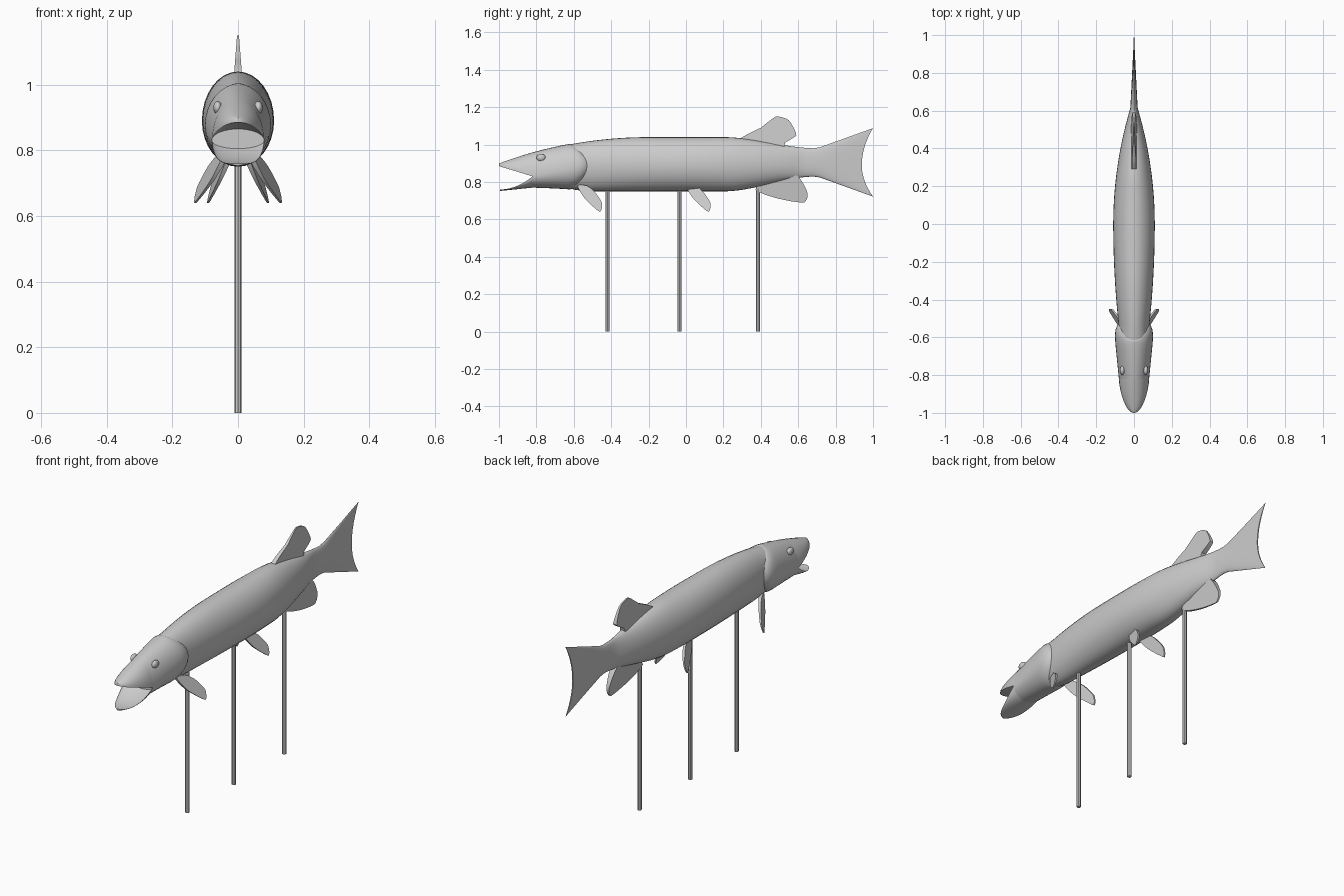
import bpy, bmesh, math
from mathutils import Vector

cube = bpy.data.objects.get("Cube")
if cube:
    bpy.data.objects.remove(cube, do_unlink=True)

shade = (0.6, 0.6, 0.6, 1)
grey = bpy.data.materials.new("plain grey")
grey.use_nodes = True
grey.diffuse_color = shade
grey.node_tree.nodes["Principled BSDF"].inputs["Base Color"].default_value = shade

SIDES = 32
AXIS = 0.89     # height of the widest line of the trunk
HINGE = -0.82   # where the jaws meet the head


def finish(name, bm, angle=40):
    """Turn a bmesh into a smooth shaded grey object."""
    bmesh.ops.recalc_face_normals(bm, faces=bm.faces)
    mesh = bpy.data.meshes.new(name)
    bm.to_mesh(mesh)
    bm.free()
    mesh.materials.append(grey)
    obj = bpy.data.objects.new(name, mesh)
    bpy.context.collection.objects.link(obj)
    bpy.ops.object.select_all(action="DESELECT")
    obj.select_set(True)
    bpy.context.view_layer.objects.active = obj
    bpy.ops.object.shade_smooth_by_angle(angle=math.radians(angle))


def loft(name, section, steps):
    """Skin egg-shaped rings; section(t) gives y, top, widest height, bottom, half width, bow."""
    bm = bmesh.new()
    rings = []
    for step in range(steps + 1):
        y, top, mid, bottom, width, bow = section(step / steps)
        ring = []
        for i in range(SIDES):
            angle = math.tau * i / SIDES
            c, s = math.cos(angle), math.sin(angle)
            reach = top - mid if s > 0 else mid - bottom
            ring.append(bm.verts.new((width * c, y + bow * s * s, mid + reach * s)))
        rings.append(ring)
    for a, b in zip(rings, rings[1:]):
        for i in range(SIDES):
            bm.faces.new((a[i - 1], a[i], b[i], b[i - 1]))
    # Close both ends with level strips from side to side
    half, quarter = SIDES // 2, SIDES // 4
    for ring in (rings[0], rings[-1]):
        for i in range(-quarter, quarter):
            strip = (ring[i], ring[i + 1], ring[half - i - 1], ring[half - i])
            bm.faces.new(list(dict.fromkeys(strip)))
    finish(name, bm)


def rounded(points, cuts=4):
    """Closed smooth curve through a few (y, z) points."""
    points = [Vector(p) for p in points]
    n = len(points)
    result = []
    for i in range(n):
        before, a, b, after = (points[(i + k) % n] for k in (-1, 0, 1, 2))
        for step in range(cuts):
            t = step / cuts
            u = 1 - t
            start = a + (b - before) * t / 6
            end = b - (after - a) * u / 6
            result.append(start * u * u * (1 + t + t) + end * t * t * (1 + u + u))
    return result


def fin(name, points, thick, place=lambda y, z: 0):
    """Plate from a rounded outline, thinning away from the trunk axis."""
    bm = bmesh.new()
    outline = rounded(points)
    far = max(abs(z - AXIS) for y, z in outline)
    layers = []
    for side in (-1, 1):
        layer = []
        for y, z in outline:
            half = 0.003 + thick * (1 - abs(z - AXIS) / far)
            layer.append(bm.verts.new((place(y, z) + side * half, y, z)))
        layers.append(layer)
    a, b = layers
    for i in range(len(a)):
        bm.faces.new((a[i - 1], a[i], b[i], b[i - 1]))
    caps = [bm.faces.new(a), bm.faces.new(b)]
    bmesh.ops.triangulate(bm, faces=caps)
    finish(name, bm)


def ease(start, end, value):
    t = min(max((value - start) / (end - start), 0), 1)
    return t * t * (3 - t - t)


def back_line(y):
    """Height of the back, falling away towards the snout."""
    return 1.04 - 0.22 * min(0, y + 0.2) ** 2


def trunk(t):
    y = -0.62 + 1.56 * t
    flare = max(0, y - 0.7)
    taper = ease(0.2, 0.7, y)
    top = back_line(y) - 0.06 * taper + 0.45 * flare
    bottom = 0.75 + 0.08 * taper - 0.45 * flare + min(0, y + 0.5) ** 2
    bulge = 0.11 - (0.1 if y < 0 else 0.24) * y * y
    return y, top, AXIS, bottom, max(bulge, 0.05 - 0.05 * y), flare / 4


def head(t):
    # The rear rim bows into a gill cover on each side
    y = HINGE + 0.3 * t
    bow = -0.1 * t * t
    width = 0.08 + 0.03 * t - 0.035 * t ** 10
    return y, back_line(y + bow) + 0.003, 0.83 + 0.06 * t, 0.77 - 0.01 * t, width, bow


def jaw_reach(t):
    """Steps that crowd towards the rounded tip, with the half width there."""
    r = math.sin(1.5 * t)
    return r, 0.08 * math.sqrt(1 - r ** 1.5)


def upper_jaw(t):
    r, width = jaw_reach(t)
    y = HINGE - 0.18 * r
    lip = 0.83 + 0.055 * r
    roof = lip + 0.035 * (1 - r)
    return y, back_line(y) + 0.003 * (1 - r), lip, roof, width, 0


def lower_jaw(t):
    r, width = jaw_reach(t)
    lip = 0.76 + 0.07 * (1 - r) ** 2
    floor = lip - 0.025 * (1 - r)
    return HINGE - 0.175 * r, floor, lip, 0.77 - 0.018 * r, width, 0


# Trunk with forked tail, head and open mouth
loft("body_and_tail", trunk, 48)
loft("head", head, 16)
loft("upper_jaw", upper_jaw, 12)
loft("lower_jaw", lower_jaw, 12)

# Single fins on the centre line
fin("dorsal_fin", [(0.28, 1.02), (0.4, 1.09), (0.48, 1.15), (0.55, 1.13),
                   (0.59, 1.05), (0.53, 1.01), (0.5, 0.95)], 0.02)
fin("anal_fin", [(0.37, 0.76), (0.5, 0.71), (0.63, 0.69), (0.65, 0.74),
                 (0.6, 0.83), (0.5, 0.85)], 0.02)

# Paired fins share one leaf outline and splay outwards
leaf = [(0, 0.78), (0.04, 0.71), (0.12, 0.64), (0.13, 0.69), (0.09, 0.75), (0.05, 0.78)]
for side, label in ((1, "left"), (-1, "right")):
    for kind, start, root, splay in (("pectoral", -0.58, 0.04, 0.4), ("pelvic", 0, 0.025, 0.2)):
        fin(label + "_" + kind + "_fin", [(start + y, z) for y, z in leaf], 0.01,
            lambda y, z: side * (root + 0.3 * (0.78 - z) + splay * (y - start)))
    # Eye
    bm = bmesh.new()
    bmesh.ops.create_uvsphere(bm, u_segments=16, v_segments=10, radius=0.022)
    bmesh.ops.scale(bm, vec=(0.6, 1.1, 0.9), verts=bm.verts)
    bmesh.ops.translate(bm, vec=(side * 0.062, -0.775, 0.93), verts=bm.verts)
    finish(label + "_eye", bm)

# Display posts
height = 0.78
for label, y in (("front", -0.42), ("middle", -0.035), ("rear", 0.385)):
    bm = bmesh.new()
    bmesh.ops.create_cone(bm, cap_ends=True, segments=8, radius1=0.011, radius2=0.011, depth=height)
    bmesh.ops.translate(bm, vec=(0, y, height / 2), verts=bm.verts)
    finish(label + "_post", bm, 30)
